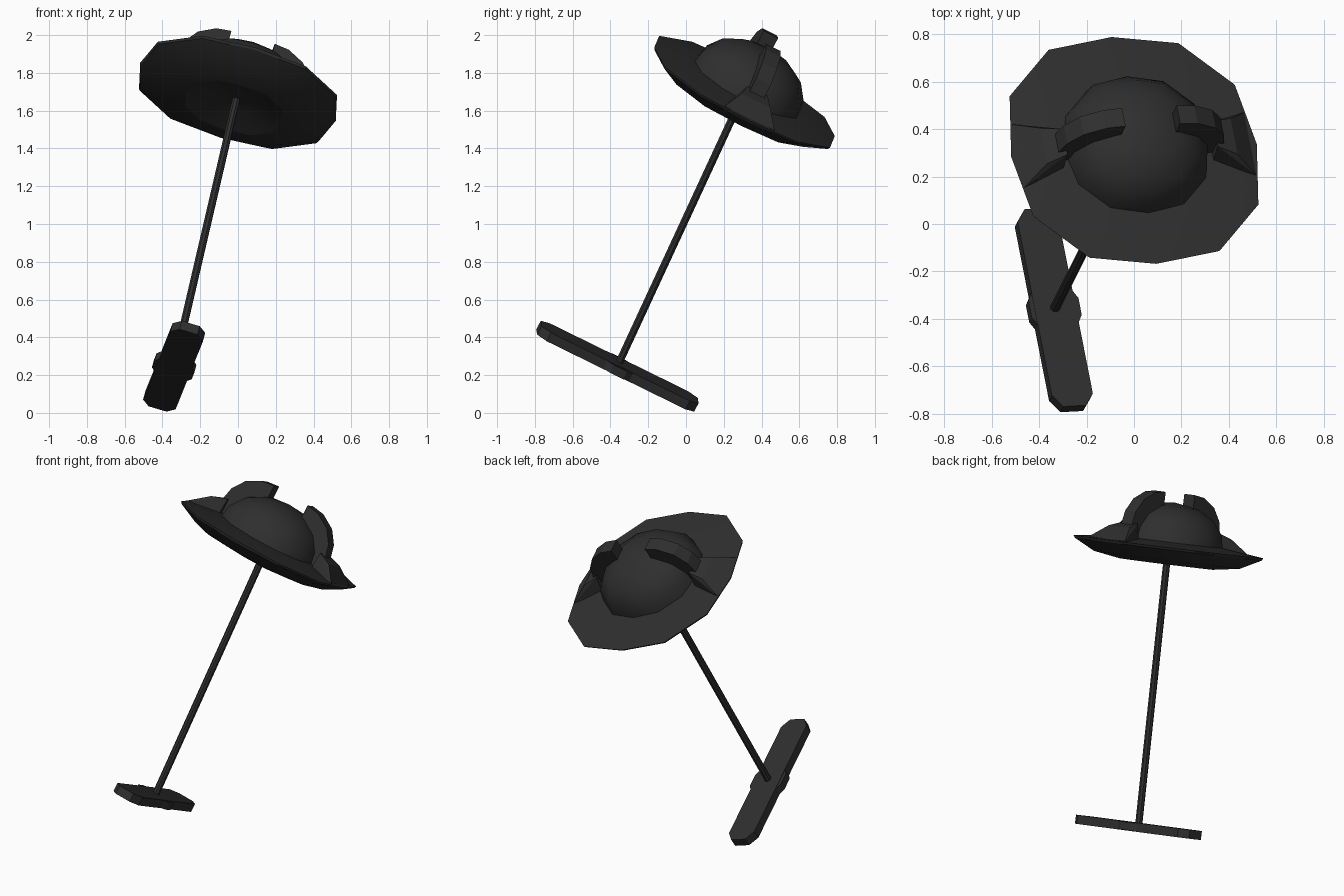
import bpy, bmesh, math
from mathutils import Vector, Matrix

if "Cube" in bpy.data.objects:
    bpy.data.objects.remove(bpy.data.objects["Cube"])

mat = bpy.data.materials.new("charcoal")
mat.diffuse_color = (0.028, 0.028, 0.028, 1)
mat.use_nodes = True
mat.node_tree.nodes["Principled BSDF"].inputs["Base Color"].default_value = mat.diffuse_color

# Tilted frame shared by base bar and hat
Z = Vector((0.23, 0.465, 0.855)).normalized()
Y = Vector((-0.176, 0.88, -0.44))
Y = (Y - Z * Y.dot(Z)).normalized()
X = Y.cross(Z)
BAR = Vector((-0.338, -0.363, 0.247))
HAT = Vector((0.0, 0.31, 1.70))


def frame(origin):
    m = Matrix((X, Y, Z)).transposed().to_4x4()
    m.translation = origin
    return m


def finish(name, bm, matrix, smooth=None):
    bmesh.ops.recalc_face_normals(bm, faces=bm.faces)
    me = bpy.data.meshes.new(name)
    bm.transform(matrix)
    bm.to_mesh(me)
    bm.free()
    me.materials.append(mat)
    ob = bpy.data.objects.new(name, me)
    bpy.context.collection.objects.link(ob)
    if smooth:
        bpy.ops.object.select_all(action='DESELECT')
        bpy.context.view_layer.objects.active = ob
        ob.select_set(True)
        bpy.ops.object.shade_smooth_by_angle(angle=math.radians(smooth))
    return ob


def prism(name, pts, direction, matrix):
    """Extrude a closed outline along a direction."""
    bm = bmesh.new()
    f = bm.faces.new([bm.verts.new(p) for p in pts])
    r = bmesh.ops.extrude_face_region(bm, geom=[f])
    vs = [v for v in r['geom'] if isinstance(v, bmesh.types.BMVert)]
    bmesh.ops.translate(bm, verts=vs, vec=direction)
    return finish(name, bm, matrix)


def lathe(name, profile, n, matrix, squarish=1.0, smooth=None):
    """Revolve (radius, height) points; zero radius closes to a point."""
    bm = bmesh.new()
    rings = []
    for r, h in profile:
        if r == 0:
            rings.append([bm.verts.new((0, 0, h))] * n)
            continue
        ring = []
        for i in range(n):
            a = math.tau * i / n
            q = r * (squarish if i % 3 == 0 else 1)
            ring.append(bm.verts.new((q * math.cos(a), q * math.sin(a), h)))
        rings.append(ring)
    for a, b in zip(rings, rings[1:]):
        for i in range(n):
            j = (i + 1) % n
            quad = []
            for v in (a[i], a[j], b[j], b[i]):
                if v not in quad:
                    quad.append(v)
            bm.faces.new(quad)
    return finish(name, bm, matrix, smooth)


# Base bar with chamfered ends
L, W, T = 0.47, 0.09, 0.026
outline = [(W, L - .055), (W * .55, L), (-W * .55, L), (-W, L - .055),
           (-W, -L + .055), (-W * .55, -L), (W * .55, -L), (W, -L + .055)]
prism("base_bar", [(x, y, -T) for x, y in outline], (0, 0, 2 * T), frame(BAR))

# Wider hub in the middle of the bar
hub = [(.11, .04), (.085, .085), (-.085, .085), (-.11, .04),
       (-.11, -.04), (-.085, -.085), (.085, -.085), (.11, -.04)]
prism("base_hub", [(x, y, -T * .9) for x, y in hub], (0, 0, 1.8 * T), frame(BAR))

# Thin pole
axis = HAT - BAR
bm = bmesh.new()
bmesh.ops.create_cone(bm, cap_ends=True, segments=8, radius1=.021, radius2=.021,
                      depth=axis.length)
rot = axis.to_track_quat('Z', 'Y').to_matrix().to_4x4()
finish("pole", bm, Matrix.Translation((HAT + BAR) / 2) @ rot)

# Brim: shallow bowl below, gently sloped top
lathe("brim", [(0, -.045), (.12, -.055), (.28, -.10), (.44, -.075), (.565, -.012),
               (.572, 0), (.33, .03), (0, .03)], 12, frame(HAT), .945, 25)

# Crown dome
lathe("crown", [(0, .02), (.325, .02), (.31, .10), (.25, .18), (.15, .235), (0, .26)],
      12, frame(HAT), .97, 40)

# Mirrored clips arching over the crown, with flared feet on the brim
clip = [(.12, .315), (.20, .305), (.29, .255), (.345, .18), (.37, .08),
        (.37, .02), (.26, .02), (.24, .12), (.12, .20)]
for side, s in (("left", -1), ("right", 1)):
    prism("clip_" + side, [(s * x, -.043, z) for x, z in clip], (0, .086, 0), frame(HAT))
    bm = bmesh.new()
    vs = [bm.verts.new((s * x, y, z)) for x, y, z in (
        (.33, -.06, .115), (.33, .06, .115), (.42, .085, .085), (.42, -.085, .085),
        (.33, -.08, .01), (.33, .08, .01), (.51, .15, .005), (.51, -.15, .005))]
    bmesh.ops.convex_hull(bm, input=vs)
    finish("clip_foot_" + side, bm, frame(HAT))
